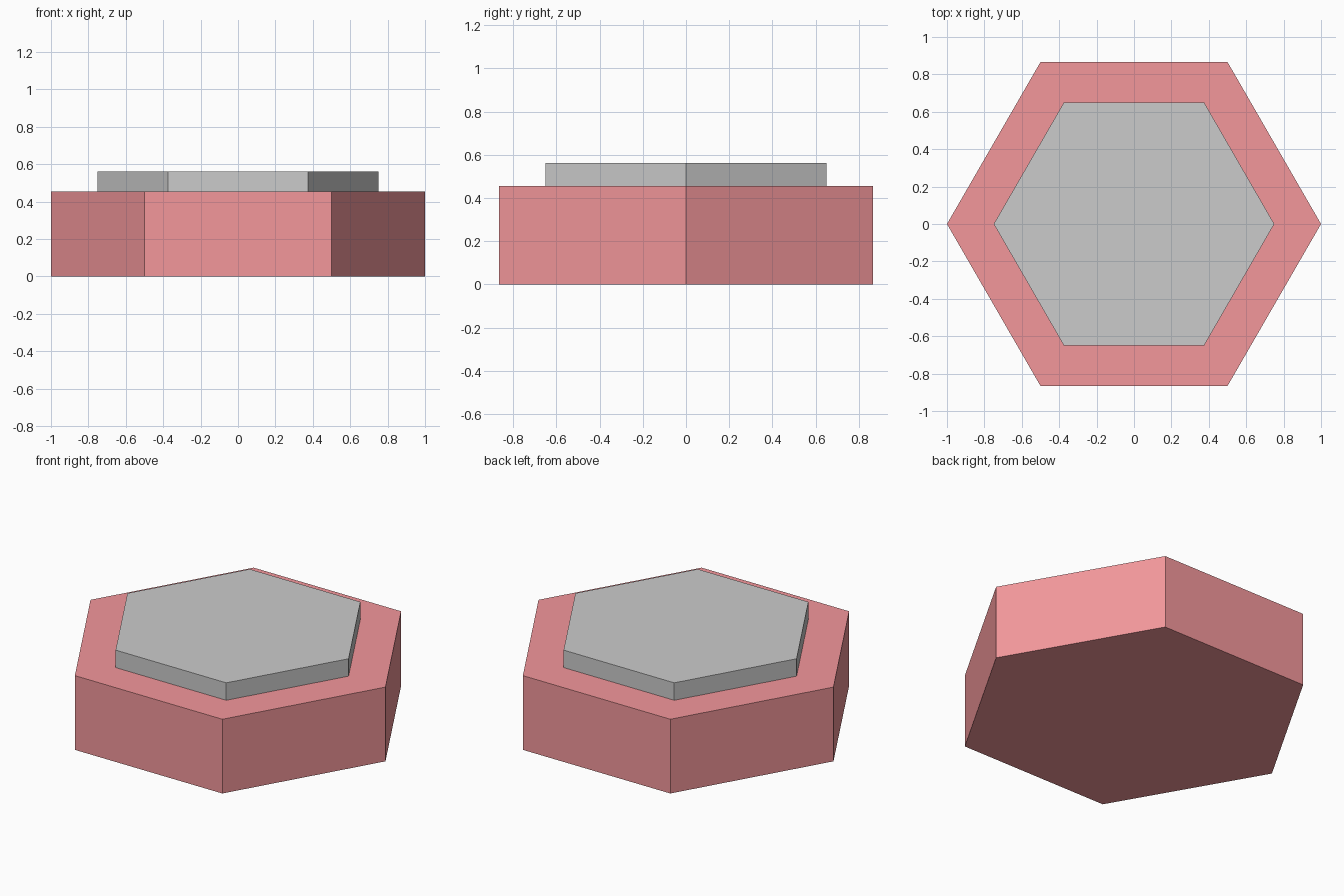
import bpy, bmesh
from math import cos, sin, pi

if "Cube" in bpy.data.objects:
    bpy.data.objects.remove(bpy.data.objects["Cube"])


def hex_prism(name, radius, z0, z1):
    """Closed six-sided prism with corners on the x axis."""
    bm = bmesh.new()
    ring = [bm.verts.new((radius * cos(i * pi / 3), radius * sin(i * pi / 3), z0))
            for i in range(6)]
    base = bm.faces.new(ring)
    top = bmesh.ops.extrude_face_region(bm, geom=[base], use_keep_orig=True)["geom"]
    bmesh.ops.translate(bm, vec=(0, 0, z1 - z0),
                        verts=[g for g in top if isinstance(g, bmesh.types.BMVert)])
    bmesh.ops.recalc_face_normals(bm, faces=bm.faces[:])
    mesh = bpy.data.meshes.new(name)
    bm.to_mesh(mesh)
    bm.free()
    obj = bpy.data.objects.new(name, mesh)
    bpy.context.collection.objects.link(obj)
    return obj


# Red hexagonal base
base = hex_prism("base", 1.0, 0.0, 0.455)
red = bpy.data.materials.new("red")
red.diffuse_color = (0.9, 0.31, 0.33, 1)
red.use_nodes = True
red.node_tree.nodes["Principled BSDF"].inputs["Base Color"].default_value = red.diffuse_color
base.data.materials.append(red)

# Smaller grey raised plate on top
hex_prism("top_plate", 0.75, 0.455, 0.562)
